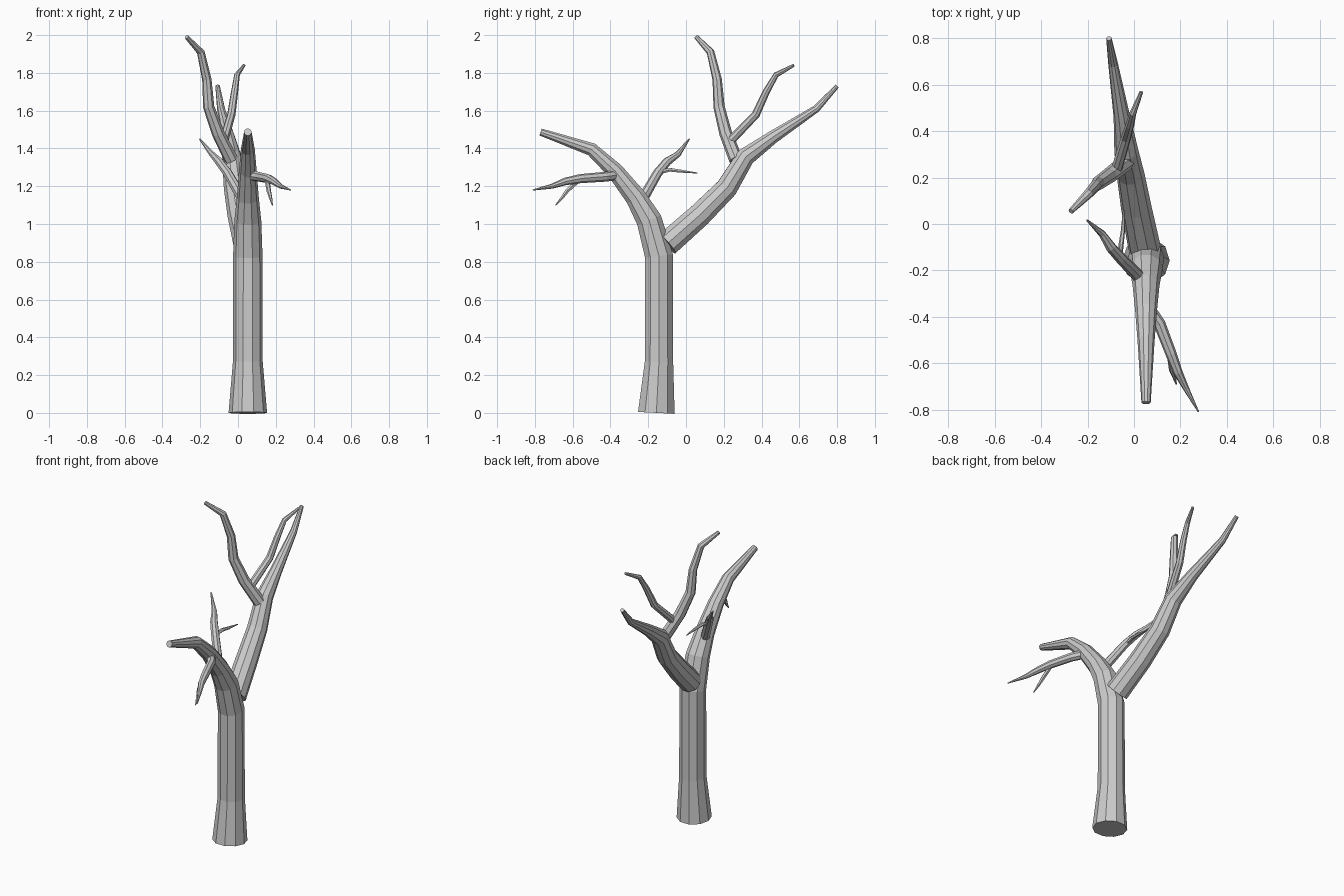
import bpy, bmesh
from math import cos, sin, pi
from mathutils import Vector


def limb(name, sides, pts):
    """Flat-faced tapered tube through (x, y, z, radius) points, capped at both ends."""
    pos = [Vector(p[:3]) for p in pts]
    n = len(pos)
    dirs = [(pos[i + 1] - pos[i]).normalized() for i in range(n - 1)]
    bm = bmesh.new()
    rings = []
    side = None
    for i in range(n):
        t = (dirs[max(i - 1, 0)] + dirs[min(i, n - 2)]).normalized()
        if side is None:
            side = Vector((1, 0, 0)) if abs(t.x) < 0.8 else Vector((0, 1, 0))
        side = (side - t * side.dot(t)).normalized()
        up = t.cross(side)
        r = pts[i][3]
        rings.append([bm.verts.new(pos[i] + r * (cos(a) * side + sin(a) * up))
                      for a in (2 * pi * k / sides for k in range(sides))])
    for a, b in zip(rings, rings[1:]):
        for k in range(sides):
            j = (k + 1) % sides
            bm.faces.new((a[k], a[j], b[j], b[k]))
    bm.faces.new(rings[0][::-1])
    bm.faces.new(rings[-1])
    mesh = bpy.data.meshes.new(name)
    bm.to_mesh(mesh)
    bm.free()
    bpy.context.collection.objects.link(bpy.data.objects.new(name, mesh))


# Trunk, bending over into the front main branch
limb("trunk_and_front_branch", 10, [
    (.052, -.157, 0, .102), (.052, -.143, .27, .079), (.052, -.143, .83, .078),
    (.052, -.195, 1.02, .071), (.052, -.265, 1.14, .058), (.052, -.375, 1.28, .047),
    (.052, -.50, 1.395, .037), (.052, -.77, 1.487, .020)])

# Rear main branch
limb("rear_branch", 10, [
    (.045, -.10, .895, .070), (.01, .07, 1.045, .066), (-.015, .215, 1.19, .060),
    (-.033, .315, 1.355, .052), (-.052, .46, 1.46, .036), (-.09, .69, 1.61, .021),
    (-.108, .80, 1.73, .012)])

# Tall upright branch with its fork
limb("tall_branch", 8, [
    (-.035, .265, 1.34, .037), (-.105, .21, 1.48, .034), (-.155, .175, 1.62, .030),
    (-.165, .165, 1.765, .025), (-.197, .13, 1.91, .021), (-.272, .055, 1.99, .012)])
limb("tall_branch_fork", 8, [
    (-.075, .235, 1.44, .024), (-.035, .37, 1.58, .022), (-.018, .425, 1.70, .019),
    (-.005, .477, 1.79, .015), (.032, .57, 1.84, .008)])

# Inner small branch and twig
limb("inner_branch", 8, [
    (.02, -.225, 1.14, .028), (-.055, -.15, 1.27, .025), (-.10, -.10, 1.33, .023),
    (-.138, -.042, 1.37, .016), (-.203, .017, 1.45, .004)])
limb("inner_twig", 6, [
    (-.06, -.135, 1.275, .011), (-.055, -.085, 1.287, .011),
    (-.048, -.03, 1.28, .009), (-.045, .06, 1.27, .003)])

# Side small branch and twig
limb("side_branch", 8, [
    (.06, -.36, 1.26, .028), (.11, -.43, 1.25, .026), (.16, -.56, 1.24, .024),
    (.19, -.64, 1.225, .020), (.225, -.71, 1.20, .013), (.278, -.81, 1.18, .003)])
limb("side_twig", 6, [
    (.155, -.57, 1.23, .013), (.163, -.63, 1.175, .012),
    (.172, -.655, 1.14, .009), (.182, -.69, 1.10, .003)])
